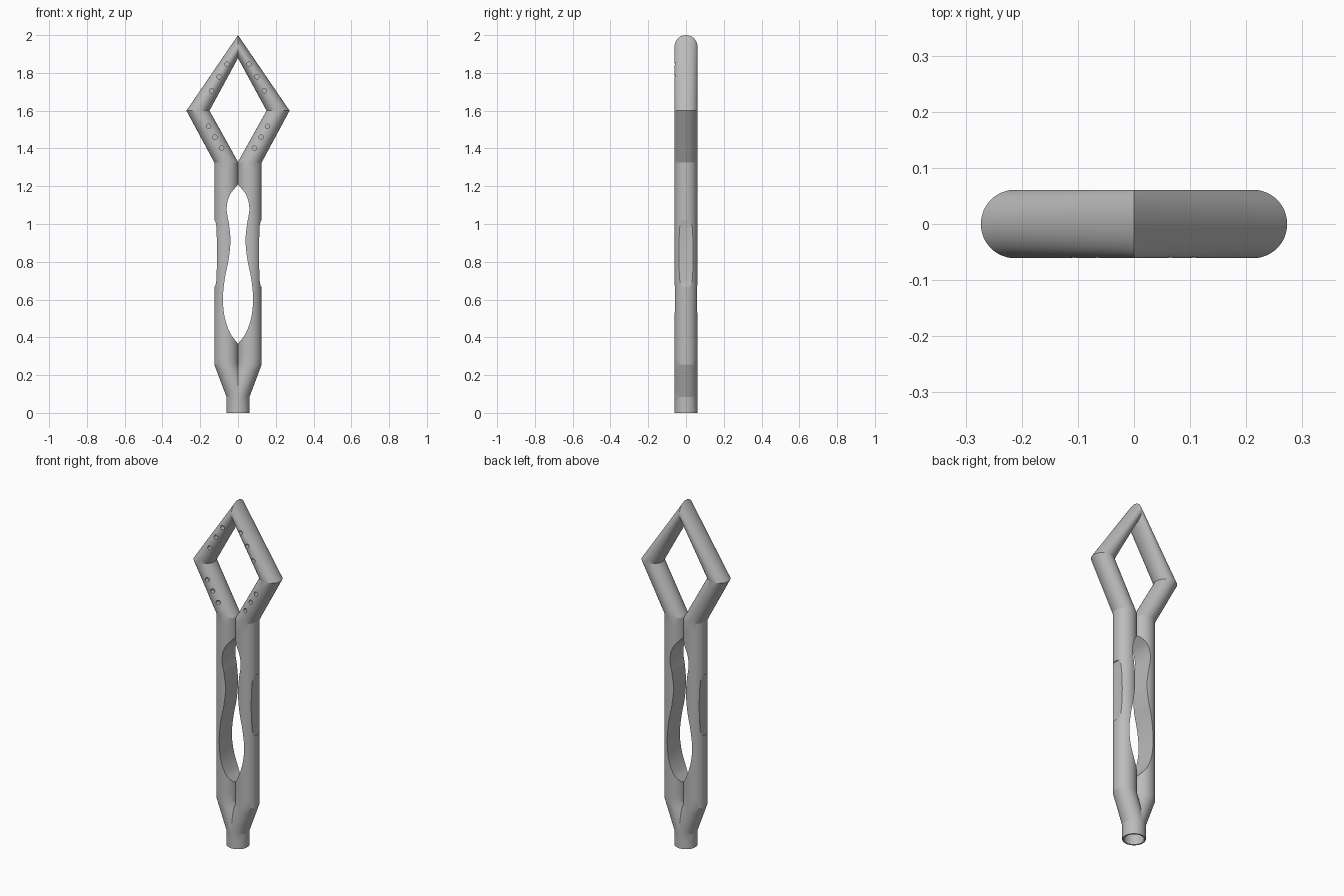
import bpy, bmesh, math
from mathutils import Vector, Matrix

cube = bpy.data.objects.get("Cube")
if cube:
    bpy.data.objects.remove(cube)

SEG = 48
R = 0.061


def make_object(name, bm):
    bmesh.ops.recalc_face_normals(bm, faces=bm.faces[:])
    mesh = bpy.data.meshes.new(name)
    bm.to_mesh(mesh)
    bm.free()
    ob = bpy.data.objects.new(name, mesh)
    bpy.context.collection.objects.link(ob)
    return ob


def flat_ring(x, z, rx):
    """Horizontal ring of the tube."""
    angles = [2 * math.pi * i / SEG for i in range(SEG)]
    return [Vector((x + rx * math.cos(a), R * math.sin(a), z)) for a in angles]


def upright_ring(z):
    """Ring standing in the middle plane, where both arms meet."""
    angles = [2 * math.pi * i / SEG for i in range(SEG)]
    return [Vector((0, R * math.sin(a), z + R * math.cos(a))) for a in angles]


def loft(bm, rings, steps):
    """Skin straight segments between rings; cap only the first ring."""
    full = [rings[0]]
    for a, b, n in zip(rings, rings[1:], steps):
        full += [[p.lerp(q, k / n) for p, q in zip(a, b)] for k in range(1, n + 1)]
    rows = [[bm.verts.new(p) for p in ring] for ring in full]
    for lo, hi in zip(rows, rows[1:]):
        for i in range(SEG):
            j = (i + 1) % SEG
            bm.faces.new((lo[i], lo[j], hi[j], hi[i]))
    bm.faces.new(rows[0])


def prism(bm, outline, y0, y1):
    """Extrude an (x, z) outline along y."""
    front = [bm.verts.new((x, y0, z)) for x, z in outline]
    back = [bm.verts.new((x, y1, z)) for x, z in outline]
    bm.faces.new(front)
    bm.faces.new(back[::-1])
    n = len(outline)
    for i in range(n):
        j = (i + 1) % n
        bm.faces.new((front[i], back[i], back[j], front[j]))


def smooth_path(pts, n=8):
    """Smooth curve through the given points."""
    p = [Vector(q) for q in pts]
    p = [2 * p[0] - p[1]] + p + [2 * p[-1] - p[-2]]
    out = []
    for a, b, c, d in zip(p, p[1:], p[2:], p[3:]):
        for k in range(n):
            t = k / n
            out.append(0.5 * (2 * b + (c - a) * t + (2 * a - 5 * b + 4 * c - d) * t ** 2
                              + (3 * b - a - 3 * c + d) * t ** 3))
    return out + [p[-2]]


# Left half of the frame: stem, taper, straight grip tube, diamond arm
bm = bmesh.new()
rings = [flat_ring(0, 0, R), flat_ring(0, 0.085, R), flat_ring(0.0615, 0.255, 0.0635),
         flat_ring(0.0615, 1.325, 0.0635), flat_ring(0.212, 1.6, R), upright_ring(1.939)]
loft(bm, rings, [2, 6, 24, 8, 10])

# Trim at the middle plane and mirror to the other side
bmesh.ops.bisect_plane(bm, geom=bm.verts[:] + bm.edges[:] + bm.faces[:], dist=1e-6,
                       plane_co=(0, 0, 0), plane_no=(1, 0, 0), clear_inner=True)
copy = bmesh.ops.duplicate(bm, geom=bm.verts[:] + bm.edges[:] + bm.faces[:])["geom"]
for v in copy:
    if isinstance(v, bmesh.types.BMVert):
        v.co.x = -v.co.x
bmesh.ops.remove_doubles(bm, verts=bm.verts[:], dist=1e-5)
frame = make_object("tube_frame", bm)

# Cutters: wavy slot between the tubes
cut = bmesh.new()
half = smooth_path([(0, 0.366), (0.04, 0.42), (0.069, 0.5), (0.08, 0.6), (0.07, 0.71),
                    (0.05, 0.81), (0.04, 0.91), (0.048, 1.0), (0.06, 1.08),
                    (0.045, 1.15), (0, 1.21)])
slot = [(p.x, p.y) for p in half]
prism(cut, slot + [(-x, z) for x, z in slot[-2:0:-1]], -0.2, 0.2)

# Cutters: shallow finger grips on the outer sides
grip = [(0.14, 0.666), (0.12, 0.67), (0.115, 0.7), (0.112, 0.77), (0.111, 0.845),
        (0.112, 0.92), (0.115, 0.99), (0.12, 1.018), (0.14, 1.022)]
for side in (1, -1):
    prism(cut, [(side * x, z) for x, z in grip], -0.2, 0.2)

# Cutters: small round holes along the front of the diamond arms
for x, z in [(0.058, 1.846), (0.1, 1.78), (0.14, 1.706),
             (0.156, 1.517), (0.122, 1.46), (0.087, 1.402)]:
    for side in (1, -1):
        bmesh.ops.create_cone(cut, cap_ends=True, segments=16, radius1=0.012,
                              radius2=0.012, depth=0.08,
                              matrix=Matrix.Translation((side * x, -0.075, z))
                              @ Matrix.Rotation(math.pi / 2, 4, 'X'))

# Cutters: open socket in the foot of the stem
bmesh.ops.create_cone(cut, cap_ends=True, segments=SEG, radius1=0.053, radius2=0.053,
                      depth=0.2)
cutter = make_object("cutter", cut)
cutter.hide_render = True

bpy.ops.object.select_all(action='DESELECT')
frame.select_set(True)
bpy.context.view_layer.objects.active = frame
mod = frame.modifiers.new("cuts", 'BOOLEAN')
mod.operation = 'DIFFERENCE'
mod.solver = 'EXACT'
mod.object = cutter
bpy.ops.object.modifier_apply(modifier=mod.name)
bpy.data.objects.remove(cutter)

# One plain grey material
grey = bpy.data.materials.new("plain grey")
grey.use_nodes = True
colour = (0.5, 0.5, 0.5, 1)
grey.diffuse_color = colour
grey.node_tree.nodes["Principled BSDF"].inputs["Base Color"].default_value = colour
frame.data.materials.clear()
frame.data.materials.append(grey)
bpy.ops.object.shade_smooth_by_angle(angle=math.radians(15))
